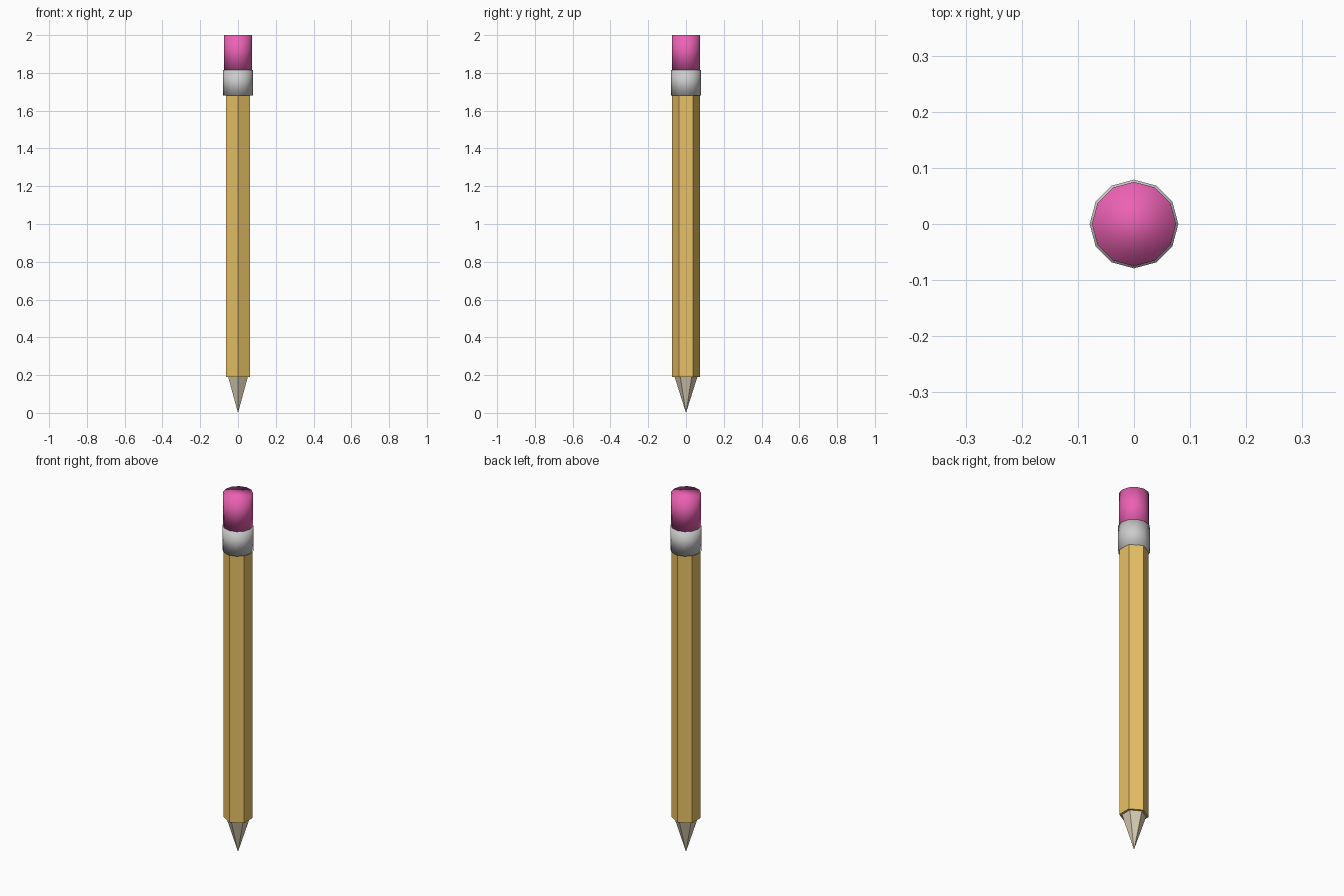
import bpy

if "Cube" in bpy.data.objects:
    bpy.data.objects.remove(bpy.data.objects["Cube"])


def material(name, color):
    mat = bpy.data.materials.new(name)
    mat.diffuse_color = (*color, 1)
    mat.use_nodes = True
    mat.node_tree.nodes["Principled BSDF"].inputs["Base Color"].default_value = mat.diffuse_color
    return mat


def prism(name, sides, r_bottom, r_top, z0, z1, mat=None, smooth=False):
    """Upright prism or cone between two heights, first corner on +y."""
    bpy.ops.mesh.primitive_cone_add(vertices=sides, radius1=r_bottom, radius2=r_top,
                                    depth=z1 - z0, location=(0, 0, (z0 + z1) / 2))
    obj = bpy.context.object
    obj.name = name
    if mat:
        obj.data.materials.append(mat)
    if smooth:
        bpy.ops.object.shade_smooth()
    return obj


yellow = material("yellow_paint", (0.80, 0.53, 0.13))
wood = material("bare_wood", (0.70, 0.62, 0.46))
pink = material("pink_rubber", (0.83, 0.12, 0.45))

# Sharpened six-sided point
prism("tip", 6, 0, 0.06, 0, 0.19, wood)

# Hexagonal shaft
prism("shaft", 6, 0.073, 0.073, 0.19, 1.68, yellow)

# Metal band and rubber, twelve-sided and smooth shaded
prism("ferrule", 12, 0.079, 0.079, 1.68, 1.815, smooth=True)
prism("eraser", 12, 0.075, 0.075, 1.815, 2.0, pink, smooth=True)
